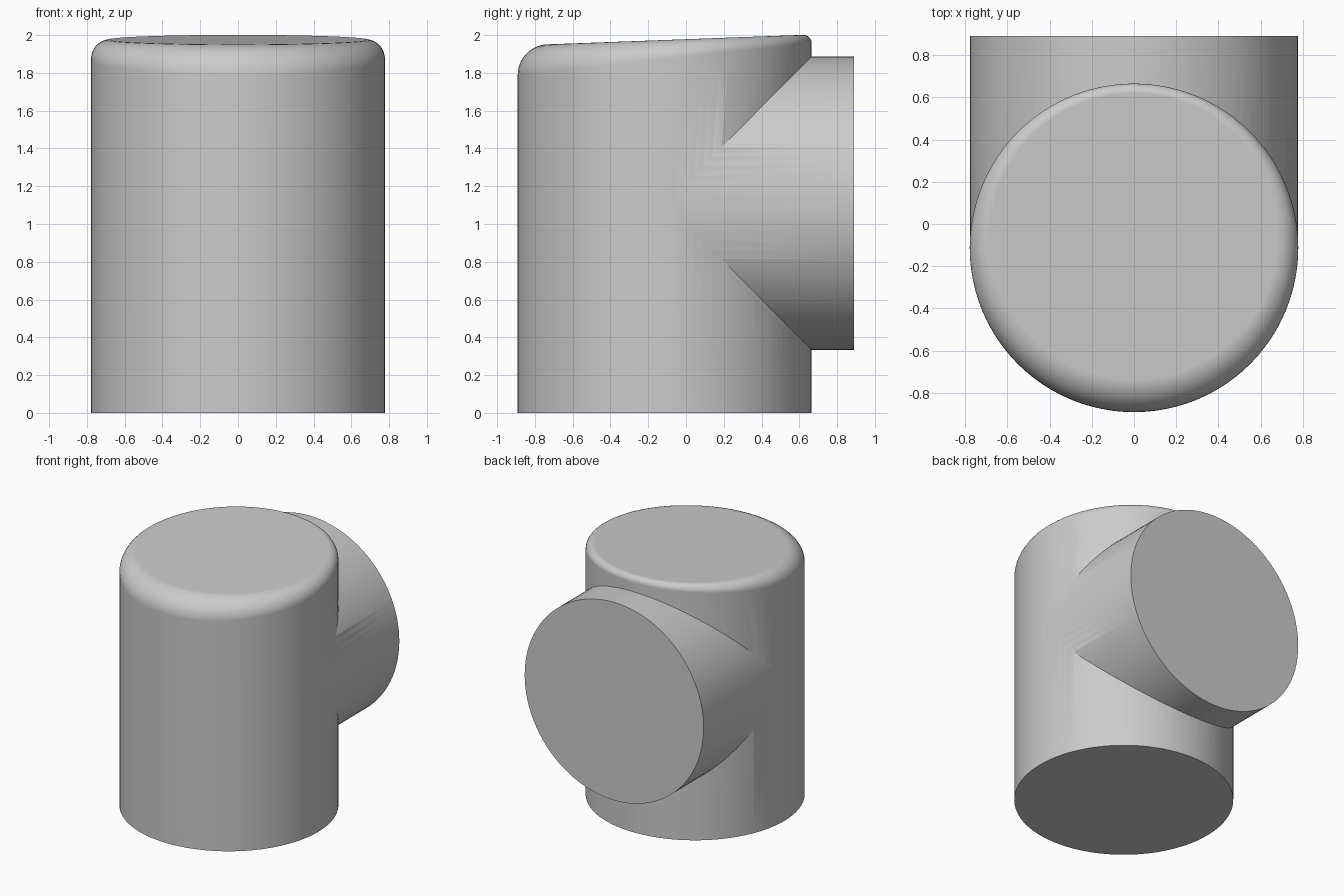
import bpy, bmesh, math

old = bpy.data.objects.get("Cube")
if old:
    bpy.data.objects.remove(old, do_unlink=True)

SEGMENTS = 96
RADIUS = 0.778
AXIS_Y = -0.113
BRANCH_Z = 1.11
BACK_Y = 0.89

grey = bpy.data.materials.new("plain grey")
grey.use_nodes = True
COLOUR = (0.6, 0.6, 0.6, 1)
grey.diffuse_color = COLOUR
grey.node_tree.nodes["Principled BSDF"].inputs["Base Color"].default_value = COLOUR


def tube(name, rings):
    """Closed tube skinned over a list of equal rings."""
    bm = bmesh.new()
    loops = [[bm.verts.new(p) for p in ring] for ring in rings]
    for low, high in zip(loops, loops[1:]):
        for i in range(SEGMENTS):
            j = (i + 1) % SEGMENTS
            bm.faces.new((low[i], low[j], high[j], high[i]))
    bm.faces.new(loops[0][::-1])
    bm.faces.new(loops[-1])
    bmesh.ops.recalc_face_normals(bm, faces=bm.faces)
    mesh = bpy.data.meshes.new(name)
    bm.to_mesh(mesh)
    bm.free()
    mesh.materials.append(grey)
    obj = bpy.data.objects.new(name, mesh)
    bpy.context.collection.objects.link(obj)
    return obj


def circle(radius):
    for i in range(SEGMENTS):
        a = math.tau * i / SEGMENTS
        yield radius * math.cos(a), radius * math.sin(a)


# Upright body: sloping top, with a rounding that is wider at the front
def body_ring(turn):
    ring = []
    for x, y in circle(RADIUS):
        fillet = 0.1 - 0.055 * y / RADIUS
        shrink = 1 - fillet * (1 - math.cos(turn)) / RADIUS
        x, y = x * shrink, y * shrink
        top = 1.974 + 0.037 * y
        ring.append((x, y + AXIS_Y, top - fillet * (1 - math.sin(turn))))
    return ring


STEPS = 10
base = [(x, y + AXIS_Y, 0) for x, y in circle(RADIUS)]
body = tube("body", [base] + [body_ring(math.pi / 2 * k / STEPS) for k in range(STEPS + 1)])

# Rear branch, merged into the body
branch = tube("branch_helper", [[(x, y, z + BRANCH_Z) for x, z in circle(RADIUS - 0.002)]
                                for y in (AXIS_Y, BACK_Y)])
union = body.modifiers.new("join branch", "BOOLEAN")
union.operation = "UNION"
union.solver = "EXACT"
union.object = branch

bpy.context.view_layer.objects.active = body
body.select_set(True)
bpy.ops.object.modifier_apply(modifier=union.name)
bpy.data.objects.remove(branch, do_unlink=True)

# Smooth sides, crisp rims and flat caps
bpy.ops.object.shade_smooth_by_angle(angle=math.radians(30))
weighted = body.modifiers.new("flat caps", "WEIGHTED_NORMAL")
weighted.keep_sharp = True
